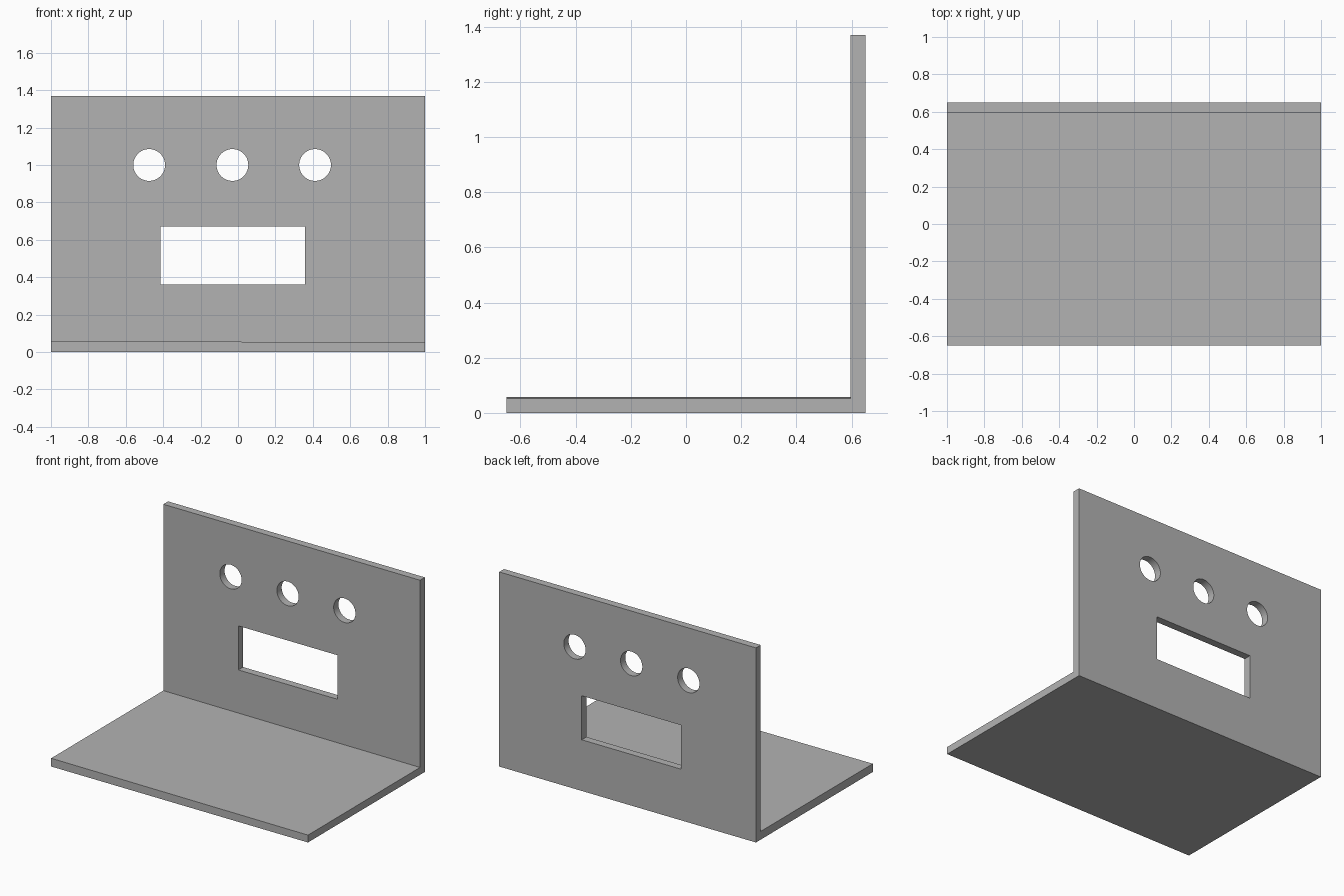
import bpy
import bmesh
import math

cube = bpy.data.objects.get("Cube")
if cube:
    bpy.data.objects.remove(cube, do_unlink=True)

grey = bpy.data.materials.new("plain grey")
grey.use_nodes = True
colour = (0.45, 0.45, 0.45, 1)
grey.diffuse_color = colour
grey.node_tree.nodes["Principled BSDF"].inputs["Base Color"].default_value = colour

BACK, PANEL_FRONT, HEIGHT = 0.65, 0.597, 1.37


def extruded(name, outline, offset):
    """Solid made by sweeping a closed outline of 3D points along an offset."""
    bm = bmesh.new()
    face = bm.faces.new([bm.verts.new(p) for p in outline])
    swept = bmesh.ops.extrude_face_region(bm, geom=[face])["geom"]
    verts = [v for v in swept if isinstance(v, bmesh.types.BMVert)]
    bmesh.ops.translate(bm, verts=verts, vec=offset)
    bmesh.ops.recalc_face_normals(bm, faces=bm.faces)
    mesh = bpy.data.meshes.new(name)
    bm.to_mesh(mesh)
    bm.free()
    mesh.materials.append(grey)
    obj = bpy.data.objects.new(name, mesh)
    bpy.context.collection.objects.link(obj)
    return obj


# L-shaped bracket: floor plate and upright panel in one piece
profile = [(-BACK, 0), (BACK, 0), (BACK, HEIGHT), (PANEL_FRONT, HEIGHT),
           (PANEL_FRONT, 0.058), (-BACK, 0.058)]
bracket = extruded("bracket", [(-1, y, z) for y, z in profile], (2, 0, 0))

# The floor plate thins slightly towards its left side
for v in bracket.data.vertices:
    if v.co.x > 0 and 0.01 < v.co.z < 0.1:
        v.co.z = 0.052

# Openings in the panel: three round holes and a window
openings = [[(cx + 0.085 * math.cos(a), 0.5, 1.0 + 0.085 * math.sin(a))
             for a in (math.tau * i / 48 for i in range(48))]
            for cx in (-0.475, -0.03, 0.412)]
openings.append([(x, 0.5, z) for x, z in
                 ((-0.415, 0.36), (0.357, 0.36), (0.357, 0.67), (-0.415, 0.67))])

for i, outline in enumerate(openings):
    cutter = extruded(f"opening_cutter_{i + 1}", outline, (0, 0.3, 0))
    cutter.hide_render = True
    cutter.hide_set(True)
    cut = bracket.modifiers.new(f"opening {i + 1}", "BOOLEAN")
    cut.operation = "DIFFERENCE"
    cut.solver = "EXACT"
    cut.object = cutter

# Smooth the round hole walls while keeping the plate edges sharp
bpy.context.view_layer.objects.active = bracket
bracket.select_set(True)
for cut in list(bracket.modifiers):
    bpy.ops.object.modifier_apply(modifier=cut.name)
bpy.ops.object.shade_smooth_by_angle(angle=math.radians(30))
